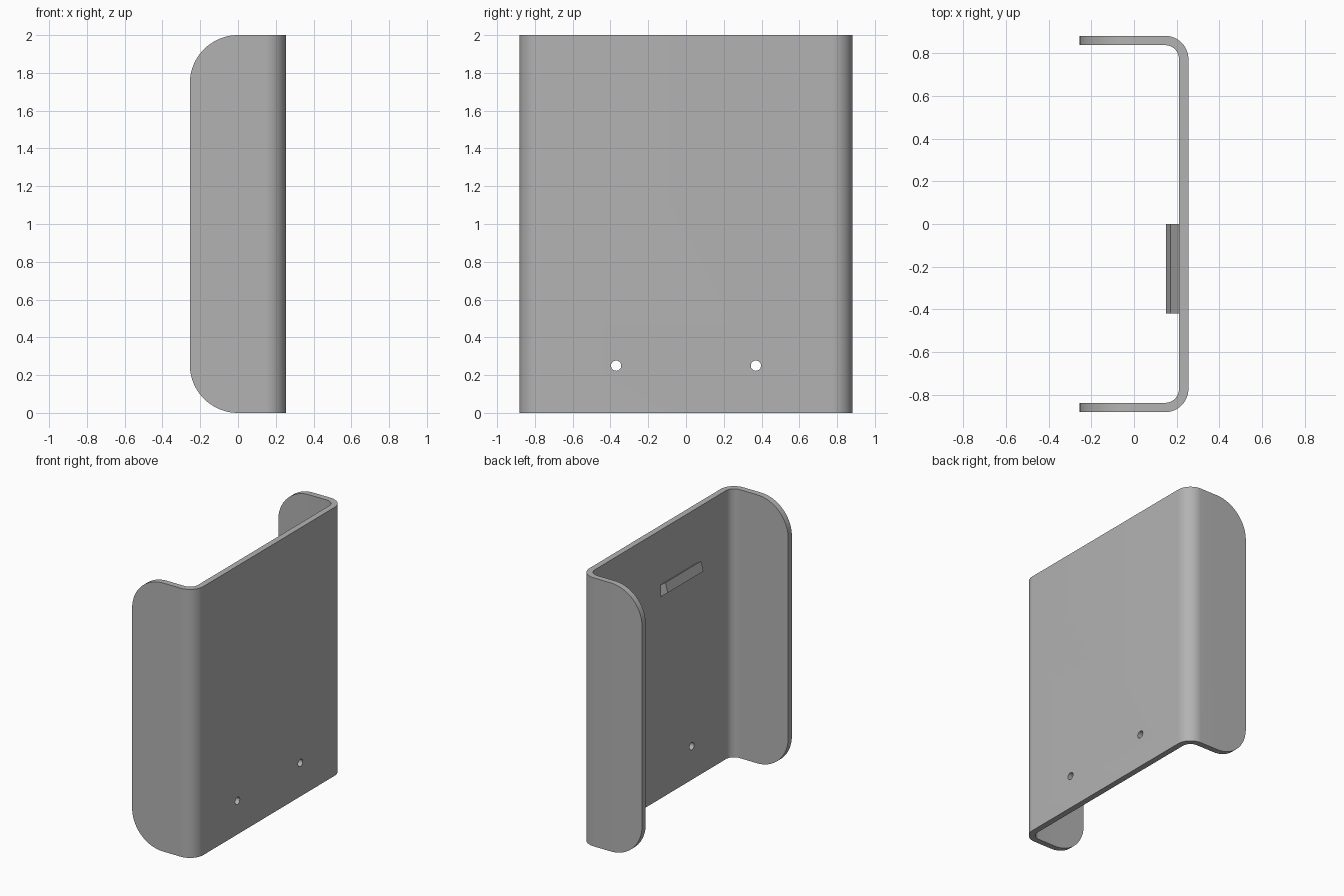
import bpy
import bmesh
from math import cos, sin, pi, radians
from mathutils import Vector

cube = bpy.data.objects.get("Cube")
if cube:
    bpy.data.objects.remove(cube)

HEIGHT, HALF_X, HALF_Y = 2.0, 0.255, 0.882
WALL, BEND, CORNER = 0.044, 0.11, 0.255

grey = bpy.data.materials.new("grey_metal")
grey.use_nodes = True
color = (0.45, 0.45, 0.45, 1)
grey.diffuse_color = color
grey.node_tree.nodes["Principled BSDF"].inputs["Base Color"].default_value = color


def arc(cx, cy, r, start, end, steps=14):
    """Points along an arc, angles in degrees."""
    angles = [radians(start + (end - start) * i / steps) for i in range(steps + 1)]
    return [(cx + r * cos(a), cy + r * sin(a)) for a in angles]


def prism(name, points, depth):
    """Closed profile swept along a depth vector."""
    bm = bmesh.new()
    face = bm.faces.new([bm.verts.new(p) for p in points])
    swept = bmesh.ops.extrude_face_region(bm, geom=[face])["geom"]
    verts = [v for v in swept if isinstance(v, bmesh.types.BMVert)]
    bmesh.ops.translate(bm, vec=Vector(depth), verts=verts)
    bmesh.ops.recalc_face_normals(bm, faces=bm.faces)
    mesh = bpy.data.meshes.new(name)
    bm.to_mesh(mesh)
    bm.free()
    mesh.materials.append(grey)
    obj = bpy.data.objects.new(name, mesh)
    bpy.context.collection.objects.link(obj)
    return obj


def select(obj):
    bpy.ops.object.select_all(action="DESELECT")
    obj.select_set(True)
    bpy.context.view_layer.objects.active = obj


def cut(obj, cutter, operation):
    """Apply a boolean and discard the cutter."""
    cutter.hide_render = True
    mod = obj.modifiers.new("cut", "BOOLEAN")
    mod.object, mod.operation, mod.solver = cutter, operation, "EXACT"
    select(obj)
    bpy.ops.object.modifier_apply(modifier=mod.name)
    bpy.data.objects.remove(cutter)


# Bent sheet: a U-shaped channel profile with rounded bends
bend_x, bend_y = HALF_X - BEND, HALF_Y - BEND
outer = [(-HALF_X, -HALF_Y)] + arc(bend_x, -bend_y, BEND, -90, 0)
outer += [(x, -y) for x, y in reversed(outer)]
inner = [(-HALF_X, -HALF_Y + WALL)] + arc(bend_x, -bend_y, BEND - WALL, -90, 0)
inner += [(x, -y) for x, y in reversed(inner)]
profile = outer + inner[::-1]
bracket = prism("bracket", [(x, y, 0) for x, y in profile], (0, 0, HEIGHT))

# Rounded free corners on both side flanges
cx = -HALF_X + CORNER
outline = [(1, -0.1), (1, HEIGHT + 0.1), (cx, HEIGHT + 0.1)]
outline += arc(cx, HEIGHT - CORNER, CORNER, 90, 180, 20)
outline += arc(cx, CORNER, CORNER, 180, 270, 20) + [(cx, -0.1)]
cut(bracket, prism("corner_cutter", [(x, -1, z) for x, z in outline], (0, 2, 0)), "INTERSECT")

# Two screw holes near the bottom of the back plate
for y in (-0.37, 0.37):
    ring = arc(y, 0.25, 0.027, 0, 360, 28)[:-1]
    cut(bracket, prism("hole_cutter", [(0.1, a, b) for a, b in ring], (0.3, 0, 0)), "DIFFERENCE")

select(bracket)
bpy.ops.object.shade_smooth_by_angle(angle=radians(25))

# Small angled hook rail on the inside of the plate
wall_x = HALF_X - WALL + 0.005
rail = [(wall_x, 1.50), (0.15, 1.55), (0.17, 1.62), (wall_x, 1.59)]
prism("hook_rail", [(x, -0.42, z) for x, z in rail], (0, 0.42, 0))
